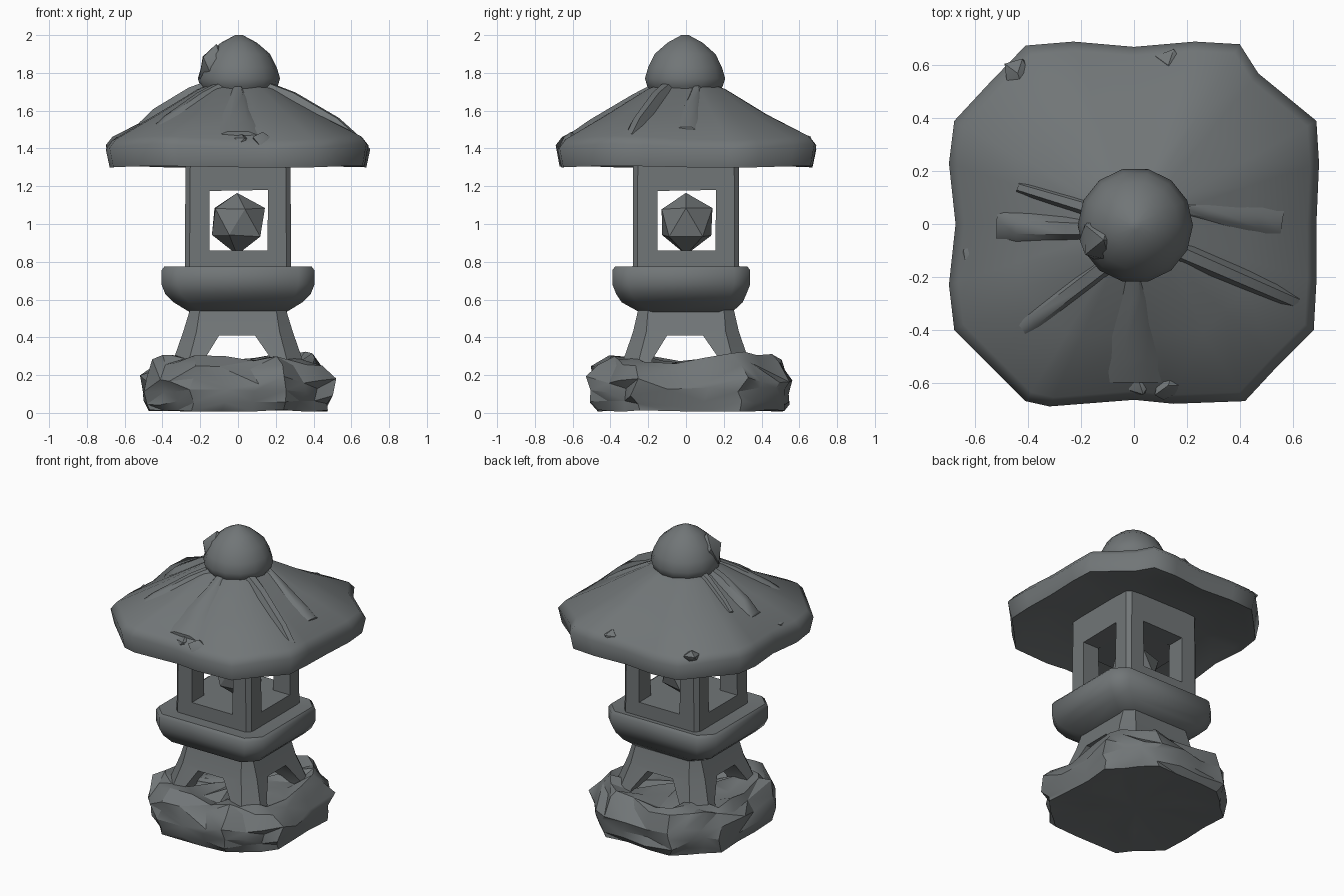
import bpy, bmesh, math, random
from mathutils import Vector

if "Cube" in bpy.data.objects:
    bpy.data.objects.remove(bpy.data.objects["Cube"])

random.seed(7)
stone = bpy.data.materials.new("weathered grey stone")
stone.diffuse_color = (0.165, 0.18, 0.185, 1)
stone.use_nodes = True
stone.node_tree.nodes["Principled BSDF"].inputs["Base Color"].default_value = stone.diffuse_color


def finish(name, bm, angle=35):
    bmesh.ops.recalc_face_normals(bm, faces=bm.faces)
    me = bpy.data.meshes.new(name)
    bm.to_mesh(me)
    bm.free()
    ob = bpy.data.objects.new(name, me)
    bpy.context.collection.objects.link(ob)
    me.materials.append(stone)
    smooth(ob, angle)
    return ob


def smooth(ob, angle=35):
    bpy.ops.object.select_all(action='DESELECT')
    ob.select_set(True)
    bpy.context.view_layer.objects.active = ob
    bpy.ops.object.shade_smooth_by_angle(angle=math.radians(angle))


def loft(name, rings, angle=35, facets=False):
    """Skin equal-length rings of points and cap both ends."""
    bm = bmesh.new()
    vs = [[bm.verts.new(p) for p in ring] for ring in rings]
    n = len(vs[0])
    for a, b in zip(vs, vs[1:]):
        for i in range(n):
            j = (i + 1) % n
            quad = (a[i], a[j], b[j], b[i])
            if facets:  # split in a random direction for a chipped look
                s = random.randint(0, 1)
                bm.faces.new((quad[s], quad[s + 1], quad[s + 2]))
                bm.faces.new((quad[s], quad[s + 2], quad[(s + 3) % 4]))
            else:
                bm.faces.new(quad)
    for cap in (vs[0], vs[-1]):
        c = bm.verts.new(sum((v.co for v in cap), Vector()) / n)
        for i in range(n):
            bm.faces.new((cap[i], cap[(i + 1) % n], c))
    return finish(name, bm, angle)


def octagon(hx, hy, cut, z, oy=0.0):
    """Rectangle with its corners cut."""
    a, b = hx - cut, hy - cut
    pts = [(hx, -b), (hx, b), (a, hy), (-a, hy), (-hx, b), (-hx, -b), (-a, -hy), (a, -hy)]
    return [Vector((x, y + oy, z)) for x, y in pts]


def split(ring, k):
    return [p.lerp(ring[(i + 1) % len(ring)], t / k) for i, p in enumerate(ring) for t in range(k)]


def jitter(ring, r, rz, lift=0.0):
    """Move points at random, raising those near the four corners by lift."""
    out = []
    for p in ring:
        away = Vector((p.x, p.y, 0)).normalized()
        up = lift * abs(2 * away.x * away.y) + random.uniform(-rz, rz)
        along = Vector((-away.y, away.x, 0)) * random.uniform(-r, r)
        out.append(p + away * random.uniform(-r, r * 0.3) + along * 0.7 + Vector((0, 0, up)))
    return out


def cut_opening(ob, profile, angle):
    """Cut an x-z profile straight through, in both directions."""
    for turned in (False, True):
        rings = [[(s, x, z) if turned else (x, s, z) for x, z in profile] for s in (-1, 1)]
        cutter = loft("opening_cutter", rings)
        cutter.hide_render = True
        mod = ob.modifiers.new("opening", 'BOOLEAN')
        mod.object, mod.solver = cutter, 'EXACT'
        bpy.context.view_layer.objects.active = ob
        bpy.ops.object.modifier_apply(modifier=mod.name)
        bpy.data.objects.remove(cutter)
    smooth(ob, angle)


def rock(name, centre, size, rough, detail=1, angle=30):
    bm = bmesh.new()
    bmesh.ops.create_icosphere(bm, subdivisions=detail, radius=1)
    for v in bm.verts:
        k = 1 + random.uniform(-rough, rough)
        v.co = Vector(centre) + Vector([c * s * k for c, s in zip(v.co, size)])
    return finish(name, bm, angle)


# rough rock base, its rim raised at the corners
levels = [(0.25, 0.025, 0.02, 0.008, 0), (0.47, 0.012, 0.015, 0.006, 0),
          (0.495, 0.05, 0.03, 0.015, 0), (0.505, 0.11, 0.04, 0.025, 0), (0.505, 0.17, 0.04, 0.025, 0.01),
          (0.47, 0.23, 0.045, 0.03, 0.04), (0.41, 0.265, 0.04, 0.025, 0.035),
          (0.32, 0.25, 0.03, 0.03, 0.02), (0.16, 0.26, 0.02, 0.02, 0)]
loft("rock_base", [jitter(split(octagon(h, h * 1.06, h * 0.48, z, 0.02), 3), r, rz, lift)
                   for h, z, r, rz, lift in levels], 28, True)

# splayed legs, joined at the top by an arch
legs = loft("legs", [octagon(0.37, 0.36, 0.09, 0.2), octagon(0.29, 0.28, 0.07, 0.43),
                     octagon(0.25, 0.25, 0.05, 0.56)])
cut_opening(legs, [(-0.2, 0.1), (-0.18, 0.28), (-0.1, 0.41), (0.09, 0.41), (0.18, 0.28), (0.2, 0.1)], 50)

# platform
loft("platform", [octagon(hx, hy, c, z, oy) for hx, hy, c, z, oy in [
    (0.25, 0.24, 0.07, 0.53, 0), (0.34, 0.32, 0.08, 0.585, -0.02), (0.385, 0.345, 0.08, 0.63, -0.025),
    (0.405, 0.365, 0.085, 0.68, -0.025), (0.405, 0.365, 0.085, 0.755, -0.025),
    (0.39, 0.35, 0.08, 0.775, -0.025), (0.28, 0.27, 0.05, 0.765, 0)]], 45)

# lamp chamber with an opening on each side
chamber = loft("lamp_chamber", [octagon(0.282, 0.282, 0.025, 0.75), octagon(0.277, 0.28, 0.025, 1.4)])
cut_opening(chamber, [(-0.15, 0.86), (0.155, 0.86), (0.16, 1.18), (-0.15, 1.175)], 50)

# rough light stone inside the chamber
rock("light_stone", (-0.005, 0, 1.01), (0.158, 0.158, 0.16), 0.08)

# roof with a wavy outline, slightly hollowed underneath
outline = [(0.40, 0.68), (0.23, 0.69), (0, 0.67), (-0.23, 0.69), (-0.41, 0.675), (-0.55, 0.53),
           (-0.68, 0.39), (-0.70, 0.23), (-0.675, 0), (-0.70, -0.23), (-0.68, -0.40), (-0.55, -0.53),
           (-0.41, -0.67), (-0.32, -0.69), (0, -0.665), (0.15, -0.68), (0.42, -0.67), (0.55, -0.53),
           (0.68, -0.40), (0.69, -0.22), (0.69, 0), (0.70, 0.23), (0.69, 0.39), (0.47, 0.57)]


def roof_ring(scale, z, wave=0.0):
    return [Vector((x * scale, y * scale, z + wave * math.cos(i * math.pi / 3)))
            for i, (x, y) in enumerate(outline)]


loft("roof", [roof_ring(0.35, 1.37), roof_ring(0.7, 1.35), roof_ring(0.9, 1.312),
              roof_ring(0.97, 1.303, 0.005), roof_ring(1, 1.41, 0.015),
              roof_ring(0.95, 1.455, 0.012), roof_ring(0.62, 1.58), roof_ring(0.3, 1.715),
              roof_ring(0.2, 1.74)], 55)


def ridge(x0, y0, x1, y1, w0, w1, h):
    """Tapered fold lying on the roof slope, from the crown to the eave."""
    rings = []
    side = Vector((y0 - y1, x1 - x0, 0)).normalized()
    for t, up in ((0, 0.3), (0.3, 1), (0.8, 0.9), (1, 0.1)):
        x, y = x0 + (x1 - x0) * t, y0 + (y1 - y0) * t
        reach = max(abs(x), abs(y), (abs(x) + abs(y)) / 1.5) / 0.69
        p = Vector((x, y, 1.84 - 0.405 * reach))
        w = side * (w0 + (w1 - w0) * t)
        rings.append([p - w - Vector((0, 0, 0.03)), p + w - Vector((0, 0, 0.03)),
                      p + w * 0.4 + Vector((0, 0, h * up)), p - w * 0.4 + Vector((0, 0, h * up))])
    loft("roof_ridge", rings, 50)


ridge(0.16, -0.10, 0.62, -0.30, 0.05, 0.04, 0.035)
ridge(0.16, 0.06, 0.56, 0.0, 0.03, 0.08, 0.012)
ridge(0.0, -0.15, 0.0, -0.60, 0.03, 0.14, 0.012)
ridge(-0.10, -0.15, -0.45, -0.42, 0.05, 0.05, 0.025)
ridge(-0.15, -0.02, -0.52, -0.01, 0.05, 0.07, 0.035)
ridge(-0.14, 0.05, -0.44, 0.14, 0.04, 0.03, 0.02)

# chipped stones along the eaves
for x, y in [(0.02, -0.60), (0.13, -0.61), (-0.60, -0.13), (0.13, 0.60), (-0.44, 0.57)]:
    rock("eave_chip", (x, y, 1.44), (0.06, 0.06, 0.04), 0.25)

# rounded finial with a broken lump on its left
profile = [(0.17, 1.68), (0.205, 1.73), (0.218, 1.77), (0.2, 1.83), (0.165, 1.9), (0.095, 1.96), (0.02, 2.0)]
loft("finial", [[Vector((0.005 + r * math.cos(i * math.tau / 14), r * math.sin(i * math.tau / 14) - 0.005, z))
                 for i in range(14)] for r, z in profile], 50)
rock("finial_lump", (-0.115, -0.06, 1.83), (0.09, 0.1, 0.115), 0.13, 1, 40)
